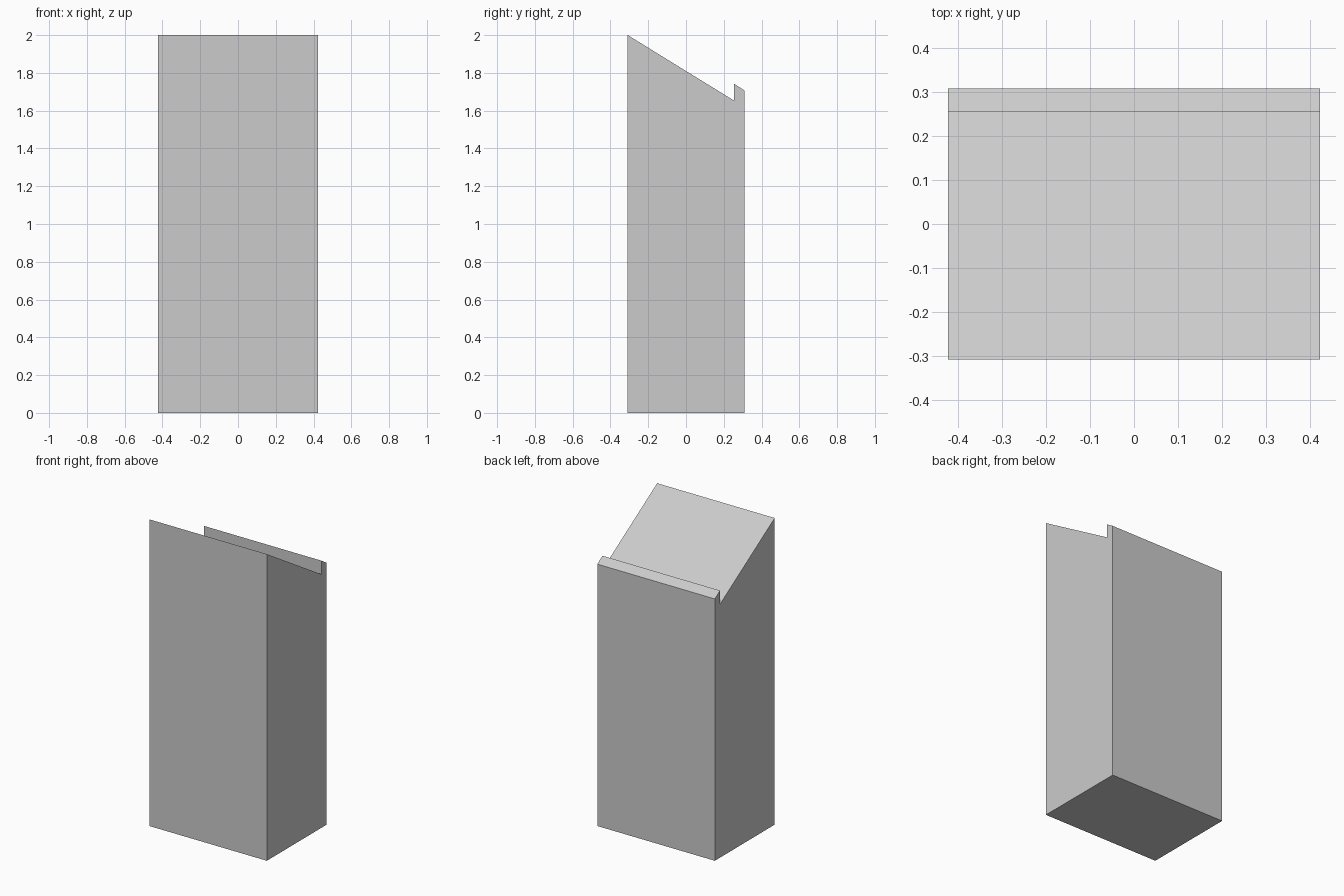
import bpy, bmesh
from mathutils import Vector

if "Cube" in bpy.data.objects:
    bpy.data.objects.remove(bpy.data.objects["Cube"])

HALF_WIDTH = 0.424

# Side profile (y, z): sloped top with a raised lip at the back edge
profile = [
    (-0.3085, 0.0), (0.3085, 0.0),
    (0.3085, 1.708), (0.255, 1.742),
    (0.255, 1.653), (-0.3085, 2.0),
]

# Lectern body: extrude the profile across the width
bm = bmesh.new()
side = bm.faces.new([bm.verts.new((-HALF_WIDTH, y, z)) for y, z in profile])
result = bmesh.ops.extrude_face_region(bm, geom=[side], use_keep_orig=True)
moved = [v for v in result["geom"] if isinstance(v, bmesh.types.BMVert)]
bmesh.ops.translate(bm, verts=moved, vec=Vector((2 * HALF_WIDTH, 0, 0)))
bmesh.ops.recalc_face_normals(bm, faces=bm.faces[:])

mesh = bpy.data.meshes.new("lectern_body")
bm.to_mesh(mesh)
bm.free()
bpy.context.collection.objects.link(bpy.data.objects.new("lectern_body", mesh))
